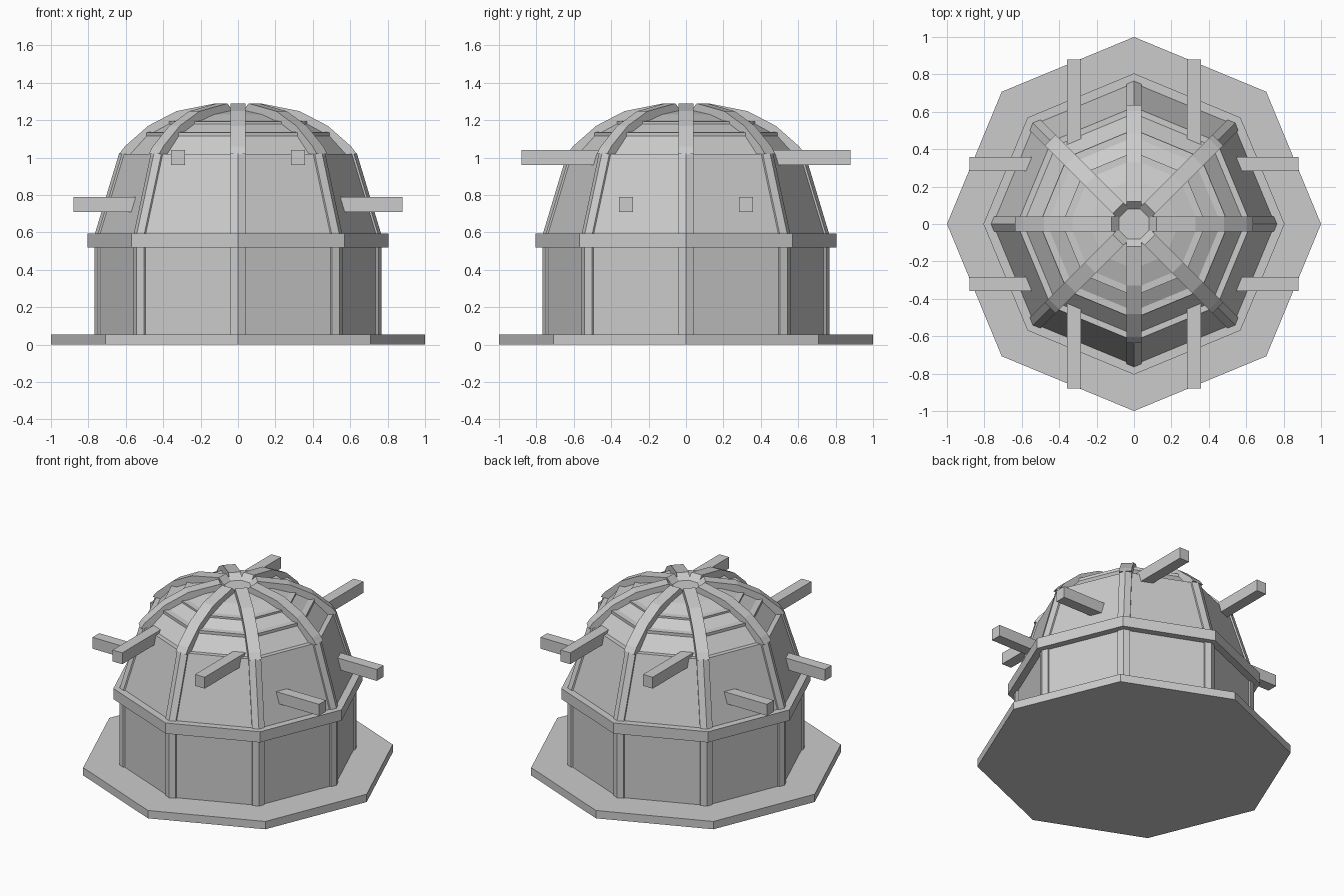
import bpy, bmesh
from math import cos, sin, pi

if "Cube" in bpy.data.objects:
    bpy.data.objects.remove(bpy.data.objects["Cube"])

SIDES = 8


def finish(bm, name):
    bmesh.ops.recalc_face_normals(bm, faces=bm.faces)
    mesh = bpy.data.meshes.new(name)
    bm.to_mesh(mesh)
    bm.free()
    obj = bpy.data.objects.new(name, mesh)
    bpy.context.collection.objects.link(obj)
    return obj


def octagon_stack(name, profile):
    """Solid octagonal tower through (radius, z) levels, corners on the axes."""
    bm = bmesh.new()
    rings = [[bm.verts.new((r * cos(2 * pi * i / SIDES), r * sin(2 * pi * i / SIDES), z))
              for i in range(SIDES)] for r, z in profile]
    for low, high in zip(rings, rings[1:]):
        for i in range(SIDES):
            j = (i + 1) % SIDES
            bm.faces.new((low[i], low[j], high[j], high[i]))
    bm.faces.new(rings[0][::-1])
    bm.faces.new(rings[-1])
    return finish(bm, name)


def radial_prisms(name, section_a, section_b):
    """Prism between two (r, t, z) sections, repeated at each corner."""
    bm = bmesh.new()
    for i in range(SIDES):
        a = 2 * pi * i / SIDES
        ends = [[bm.verts.new((r * cos(a) - t * sin(a), r * sin(a) + t * cos(a), z))
                 for r, t, z in sec] for sec in (section_a, section_b)]
        n = len(section_a)
        for k in range(n):
            m = (k + 1) % n
            bm.faces.new((ends[0][k], ends[0][m], ends[1][m], ends[1][k]))
        bm.faces.new(ends[0][::-1])
        bm.faces.new(ends[1])
    return finish(bm, name)


def corner_section(r, z):
    """Bent strip that wraps an octagon corner."""
    return [(r - 0.06, -0.04, z), (r - 0.017, -0.04, z), (r, 0, z),
            (r - 0.017, 0.04, z), (r - 0.06, 0.04, z)]


def beam(name, center, size):
    bm = bmesh.new()
    bmesh.ops.create_cube(bm, size=1)
    for v in bm.verts:
        v.co = [c + p * s for c, p, s in zip(center, v.co, size)]
    return finish(bm, name)


# Base slab, walls and band
octagon_stack("base_slab", [(1.0, 0), (1.0, 0.055)])
octagon_stack("lower_wall", [(0.755, 0.05), (0.755, 0.53)])
octagon_stack("band", [(0.805, 0.52), (0.805, 0.595)])
octagon_stack("upper_wall", [(0.755, 0.59), (0.625, 1.02)])

# Corner strips
radial_prisms("lower_corner_strips", corner_section(0.766, 0.05), corner_section(0.766, 0.53))
radial_prisms("upper_corner_strips", corner_section(0.766, 0.59), corner_section(0.636, 1.022))

# Stepped dome
octagon_stack("dome", [(0.60, 1.01), (0.505, 1.115), (0.505, 1.135), (0.465, 1.137),
                       (0.385, 1.18), (0.385, 1.193), (0.345, 1.195), (0.24, 1.23),
                       (0.12, 1.25)])

# Curved ribs over the dome
rib = [(0.635, 1.02), (0.605, 1.06), (0.48, 1.17), (0.33, 1.248), (0.12, 1.29),
       (0.075, 1.245), (0.30, 1.16), (0.55, 1.015)]
radial_prisms("dome_ribs", [(r, -0.04, z) for r, z in rib], [(r, 0.04, z) for r, z in rib])

# Protruding beams
for s in (-1, 1):
    for t in (-1, 1):
        beam("side_beam", (s * 0.69, t * 0.32, 0.75), (0.38, 0.075, 0.08))
        beam("end_beam", (t * 0.32, s * 0.65, 1.0), (0.075, 0.46, 0.08))
